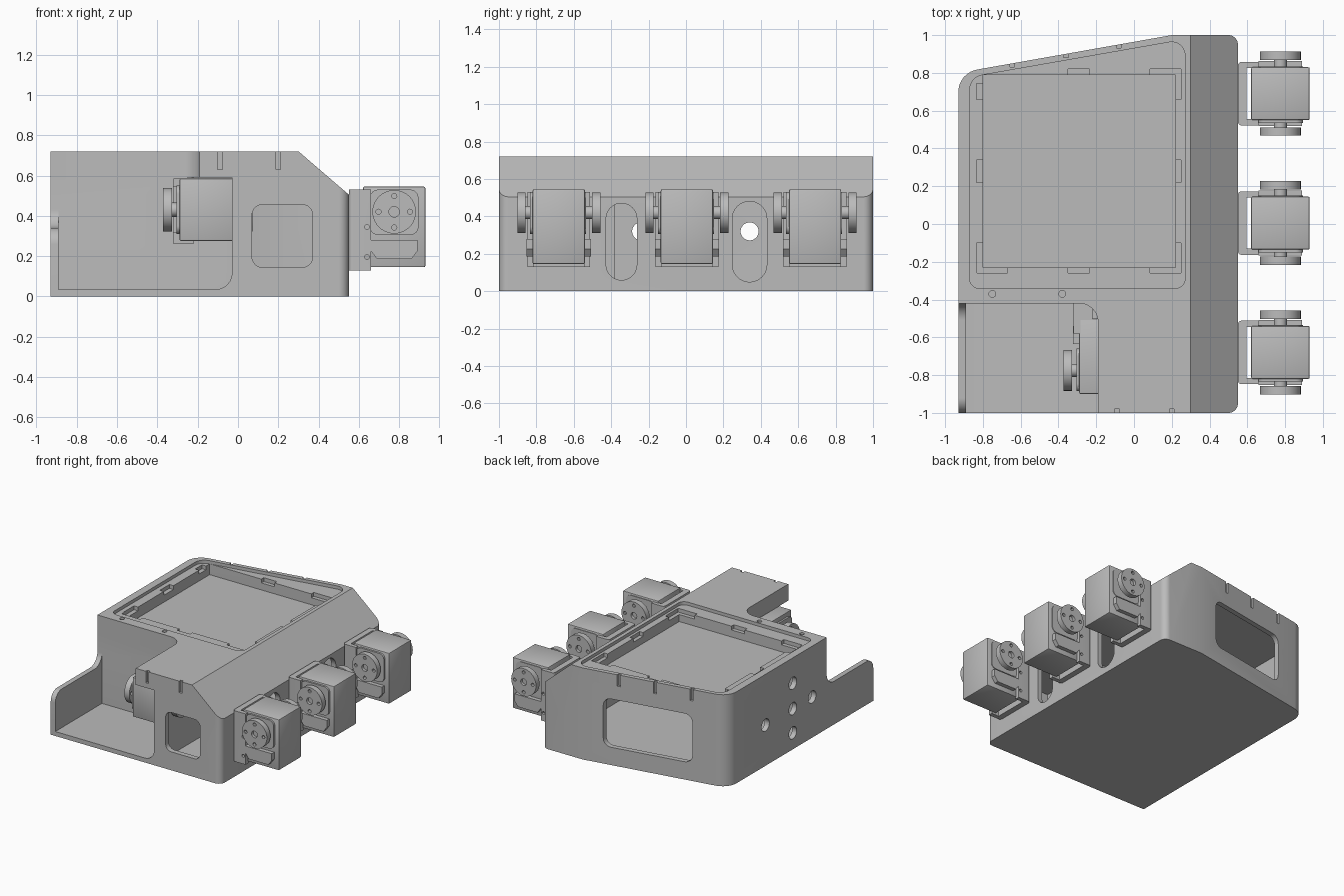
import bpy, bmesh, math
from mathutils import Vector, Matrix

if "Cube" in bpy.data.objects:
    bpy.data.objects.remove(bpy.data.objects["Cube"])

grey = bpy.data.materials.new("plain grey")
grey.use_nodes = True
grey.diffuse_color = (0.5, 0.5, 0.5, 1)
grey.node_tree.nodes["Principled BSDF"].inputs["Base Color"].default_value = (0.5, 0.5, 0.5, 1)


def rounded(points, steps=8):
    """Outline from (u, v[, radius]) corners, with an arc at each radius."""
    out = []
    for i, p in enumerate(points):
        c = Vector(p[:2])
        r = p[2] if len(p) > 2 else 0
        if not r:
            out.append(c)
            continue
        a = (Vector(points[i - 1][:2]) - c).normalized()
        b = (Vector(points[(i + 1) % len(points)][:2]) - c).normalized()
        half = a.angle(b) / 2
        centre = c + (a + b).normalized() * r / math.sin(half)
        start = c + a * r / math.tan(half) - centre
        end = c + b * r / math.tan(half) - centre
        for k in range(steps + 1):
            t = k / steps
            out.append(centre + (start * (1 - t) + end * t).normalized() * r)
    return out


def rect(u0, u1, v0, v1, r=0):
    return [(u0, v0, r), (u1, v0, r), (u1, v1, r), (u0, v1, r)]


def prism(name, points, axis, lo, hi, bevel=0):
    """Extrude an outline along the given axis."""
    place = {"x": lambda u, v, w: (w, u, v),
             "y": lambda u, v, w: (u, w, v),
             "z": lambda u, v, w: (u, v, w)}[axis]
    bm = bmesh.new()
    base = bm.faces.new([bm.verts.new(place(p.x, p.y, lo)) for p in rounded(points)])
    ext = bmesh.ops.extrude_face_region(bm, geom=[base])
    moved = [g for g in ext["geom"] if isinstance(g, bmesh.types.BMVert)]
    bmesh.ops.translate(bm, verts=moved, vec=place(0, 0, hi - lo))
    if bevel:
        bmesh.ops.bevel(bm, geom=bm.edges[:], offset=bevel, segments=2, affect="EDGES", profile=0.5)
    bmesh.ops.recalc_face_normals(bm, faces=bm.faces)
    mesh = bpy.data.meshes.new(name)
    bm.to_mesh(mesh)
    bm.free()
    mesh.materials.append(grey)
    ob = bpy.data.objects.new(name, mesh)
    bpy.context.collection.objects.link(ob)
    return ob


def disc(name, u, v, r, axis, lo, hi, sides=32):
    ring = [(u + r * math.cos(i * math.tau / sides), v + r * math.sin(i * math.tau / sides))
            for i in range(sides)]
    return prism(name, ring, axis, lo, hi)


def cut(target, *cutters):
    for c in cutters:
        c.hide_render = True
        mod = target.modifiers.new("cut", "BOOLEAN")
        mod.operation, mod.solver, mod.object = "DIFFERENCE", "EXACT", c
        bpy.context.view_layer.update()
        done = bpy.data.meshes.new_from_object(target.evaluated_get(bpy.context.evaluated_depsgraph_get()))
        target.modifiers.clear()
        target.data = done
        bpy.data.objects.remove(c)


def wedge(drop):
    """Cutter for the sloped shoulder, lowered for the inside."""
    return prism("wedge", [(0.3 - 0.35, 0.72 + 0.301 - drop), (0.3 + 0.5, 0.72 - 0.43 - drop),
                           (0.8, 1.1)], "y", -1.2, 1.2)


# Outer housing with sloped shoulder and slanted back wall
housing = prism("housing", [(-0.93, -1), (0.55, -1, 0.05), (0.55, 1, 0.05), (0.2, 1),
                            (-0.93, 0.8, 0.12)], "z", 0, 0.72)
cut(housing, wedge(0))

# Hollow inside
cavity = prism("cavity", [(-0.89, -0.38), (0.01, -0.38), (0.01, -0.96), (0.51, -0.96),
                          (0.51, 0.96), (0.2, 0.96), (-0.89, 0.767, 0.08)], "z", 0.035, 0.59)
cut(cavity, wedge(0.055))
cut(housing, cavity)

# Open front bay, its roof opening, and the low side wall
cut(housing,
    prism("bay", [(-0.89, 0.035), (-0.03, 0.035, 0.08), (-0.03, 0.59), (-0.89, 0.59)],
          "y", -1.1, -0.42),
    prism("bay_roof", [(-1.1, -1.1), (-0.19, -1.1), (-0.19, -0.42, 0.1), (-1.1, -0.42)],
          "z", 0.58, 0.8),
    prism("bay_side", [(-0.42, 0.8), (-0.42, 0.34, 0.09), (-1, 0.34, 0.08), (-1, 0.1),
                       (-1.1, 0.1), (-1.1, 0.8)], "x", -1.1, -0.885))

# Top tray: shallow outer rim, deep inner tray, clip notches
cut(housing,
    prism("rim", [(-0.87, -0.34, 0.05), (0.27, -0.34, 0.05), (0.27, 0.977, 0.07),
                  (-0.87, 0.777, 0.08)], "z", 0.695, 0.8),
    prism("tray", rect(-0.8, 0.22, -0.23, 0.79), "z", 0.61, 0.8))
for x0, x1, y0, y1 in [(-0.835, -0.79, 0.66, 0.745), (-0.835, -0.79, 0.22, 0.34),
                       (-0.835, -0.79, -0.23, -0.1), (-0.83, -0.67, -0.26, -0.22),
                       (-0.35, -0.235, -0.26, -0.22), (0.085, 0.25, -0.26, -0.22),
                       (0.21, 0.25, -0.26, -0.1), (0.21, 0.25, 0.22, 0.34),
                       (0.21, 0.25, 0.66, 0.82), (0.085, 0.25, 0.78, 0.82),
                       (-0.35, -0.235, 0.78, 0.82)]:
    cut(housing, prism("clip", rect(x0, x1, y0, y1), "z", 0.665, 0.8))

# Screw slots along the front and back edges, screw holes by the bay
for x, y, side in [(-0.09, -0.98, -1), (0.2, -0.98, -1),
                   (-0.645, 0.83, 1), (-0.36, 0.882, 1), (-0.08, 0.932, 1)]:
    cut(housing, prism("slot", rect(x - 0.012, x + 0.012, min(y, y + side * 0.1),
                                    max(y, y + side * 0.1)), "z", 0.63, 0.8))
for x in (-0.75, -0.38):
    cut(housing, disc("screw_hole", x, -0.37, 0.018, "z", 0.62, 0.8, 16))

# Windows front and back, cable slots on one side, round holes on the other
cut(housing,
    prism("front_window", rect(0.07, 0.37, 0.145, 0.455, 0.05), "y", -1.1, -0.9),
    prism("back_window", rect(-0.65, 0.04, 0.14, 0.52, 0.06), "y", 0.7, 1.1))
for y, z0, z1, w in [(-0.345, 0.06, 0.47, 0.082), (0.34, 0.05, 0.48, 0.092)]:
    cut(housing, prism("cable_slot", rect(y - w, y + w, z0, z1, w * 0.99), "x", 0.45, 0.6))
for y, z in [(0.34, 0.32), (0, 0.32), (-0.24, 0.32), (0, 0.52), (0, 0.13)]:
    cut(housing, disc("round_hole", y, z, 0.048, "x", -1, -0.85))


def motor(label, matrix, bracket=True):
    """Motor centred on its origin, drive disc towards local -y."""
    parts = [prism(label + "_body", rect(-0.155, 0.155, -0.2, 0.2), "y", -0.14, 0.14, 0.008)]
    for s, side in ((-1, "drive"), (1, "idle")):
        def span(a, b):
            return sorted((s * a, s * b))
        parts.append(prism(f"{label}_{side}_plate", rect(-0.12, 0.12, -0.04, 0.185, 0.04),
                           "y", *span(0.13, 0.155 if s < 0 else 0.145)))
        parts.append(prism(f"{label}_{side}_foot", [(-0.115, -0.065), (0.115, -0.065),
                           (0.115, -0.12), (0.085, -0.16), (-0.085, -0.16), (-0.115, -0.12)],
                           "y", *span(0.13, 0.172)))
        parts.append(disc(f"{label}_{side}_shaft", 0, 0.075, 0.035, "y", *span(0.13, 0.19)))
        horn = disc(f"{label}_{side}_disc", 0, 0.075, 0.108, "y", *span(0.178, 0.222), 40)
        cut(horn, disc("bore", 0, 0.075, 0.026, "y", *span(0.2, 0.25), 20))
        for k in range(4):
            a = k * math.pi / 2
            cut(horn, disc("bolt_hole", 0.078 * math.cos(a), 0.075 + 0.078 * math.sin(a),
                           0.013, "y", *span(0.17, 0.25), 12))
        parts.append(horn)
    if bracket:
        clip = prism(label + "_bracket", [(-0.225, -0.168, 0.02), (-0.115, -0.168), (-0.115, -0.135),
                     (-0.18, -0.135), (-0.18, 0.135), (-0.115, 0.135), (-0.115, 0.168),
                     (-0.225, 0.168, 0.02)], "z", -0.215, 0.185)
        for z in (0, -0.15):
            cut(clip, disc("hole", -0.135, z, 0.012, "y", -0.2, 0.2, 12))
        parts.append(clip)
    for p in parts:
        p.data.transform(matrix)


# Three side motors
for label, y in (("front_motor", -0.68), ("middle_motor", 0.005), ("back_motor", 0.69)):
    motor(label, Matrix.Translation((0.775, y, 0.345)))

# Motor lying in the bay, drive disc facing outwards
turn = Matrix(((0, 1, 0, -0.15), (0, 0, -1, -0.7), (-1, 0, 0, 0.43), (0, 0, 0, 1)))
motor("bay_motor", turn, bracket=False)
prism("bay_motor_mount", rect(-0.32, -0.22, -0.58, -0.42), "z", 0.26, 0.585)

# Smooth round surfaces, keep hard edges
for ob in bpy.context.view_layer.objects:
    ob.select_set(ob.type == "MESH")
bpy.context.view_layer.objects.active = housing
bpy.ops.object.shade_smooth_by_angle(angle=math.radians(30))
